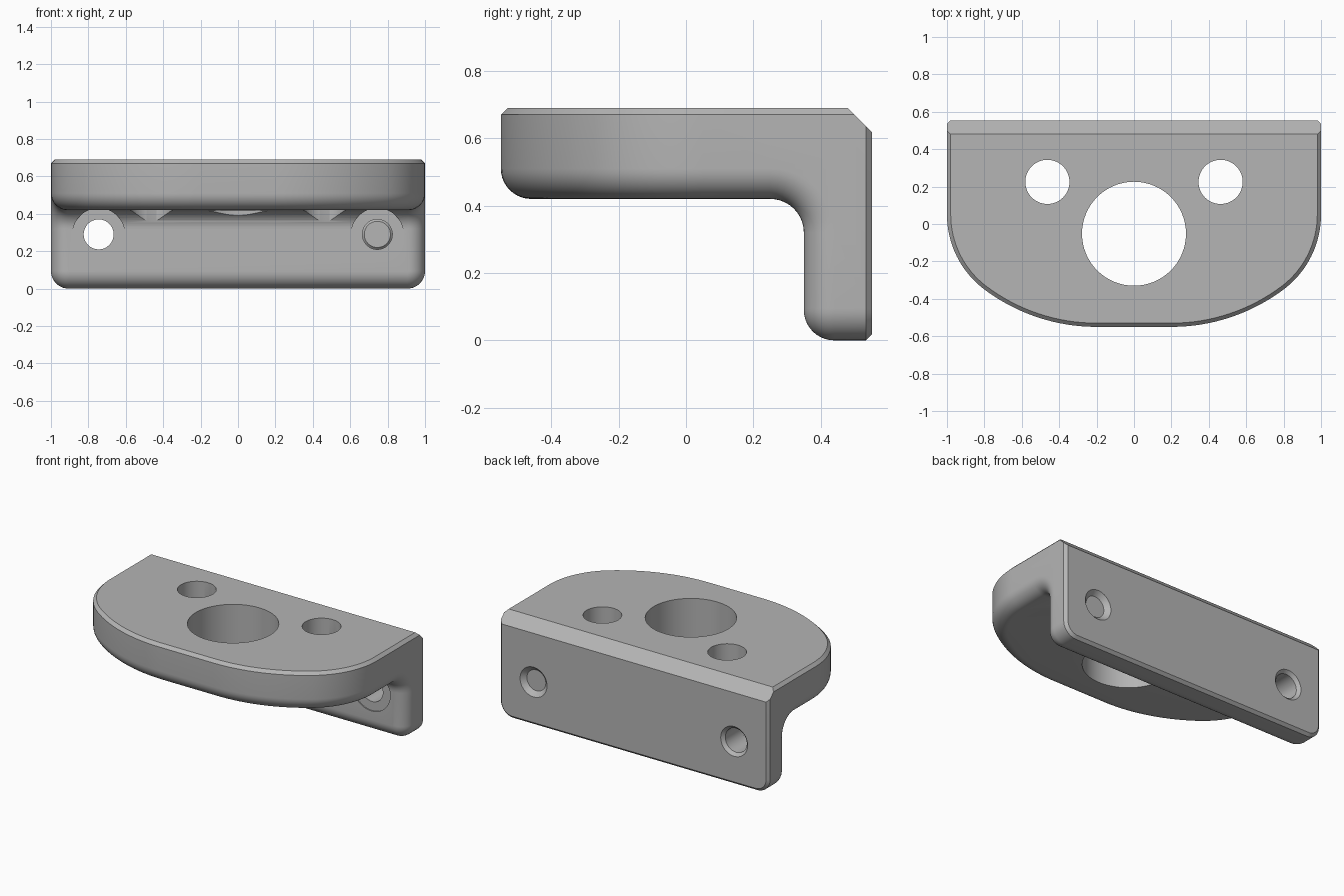
import bpy, bmesh, math
from mathutils import Matrix

if "Cube" in bpy.data.objects:
    bpy.data.objects.remove(bpy.data.objects["Cube"])

R = 0.09                                     # rounding of front and inner edges
STEPS = 10
ROUND = [math.pi / 2 * i / STEPS for i in range(STEPS + 1)]

grey = bpy.data.materials.new("grey plastic")
grey.diffuse_color = (0.46, 0.46, 0.46, 1)
grey.use_nodes = True
grey.node_tree.nodes["Principled BSDF"].inputs["Base Color"].default_value = grey.diffuse_color


def finish(name, bm):
    bmesh.ops.recalc_face_normals(bm, faces=bm.faces)
    me = bpy.data.meshes.new(name)
    bm.to_mesh(me)
    bm.free()
    me.materials.append(grey)
    ob = bpy.data.objects.new(name, me)
    bpy.context.collection.objects.link(ob)
    return ob


def loft(name, rings):
    """Closed solid through rings with equal point counts."""
    bm = bmesh.new()
    vs = [[bm.verts.new(p) for p in ring] for ring in rings]
    n = len(vs[0])
    for a, b in zip(vs, vs[1:]):
        for i in range(n):
            j = (i + 1) % n
            bm.faces.new((a[i], a[j], b[j], b[i]))
    bm.faces.new(vs[0])
    bm.faces.new(vs[-1])
    return finish(name, bm)


def cylinder(name, x, y, z, r1, r2, depth, along_y=False):
    bm = bmesh.new()
    m = Matrix.Translation((x, y, z))
    if along_y:
        m = m @ Matrix.Rotation(-math.pi / 2, 4, 'X')   # r2 end faces +y
    bmesh.ops.create_cone(bm, cap_ends=True, segments=64, radius1=r1,
                          radius2=r2, depth=depth, matrix=m)
    return finish(name, bm)


def combine(target, other, op):
    mod = target.modifiers.new(other.name, 'BOOLEAN')
    mod.operation, mod.solver, mod.object = op, 'EXACT', other
    bpy.context.view_layer.objects.active = target
    bpy.ops.object.modifier_apply(modifier=mod.name)
    bpy.data.objects.remove(other)


def mirror_x(half):
    return half + [(-x, y) for x, y in reversed(half)]


# Shelf outline: flat nose, wide arc, tighter arc, straight side
def shelf_outline(d):
    half = [(1 - d, 0.45)]
    turn = math.atan2(0.8, 0.6)              # where the two arcs meet
    for i in range(17):
        a = -turn * i / 16
        half.append((0.5 + (0.5 - d) * math.cos(a), 0.05 + (0.5 - d) * math.sin(a)))
    for i in range(1, 17):
        a = -turn - (math.pi / 2 - turn) * i / 16
        half.append((0.2 + (1 - d) * math.cos(a), 0.45 + (1 - d) * math.sin(a)))
    return mirror_x(half)


levels = [(R * (1 - math.sin(t)), 0.42 + R * (1 - math.cos(t))) for t in ROUND]
levels += [(0, 0.67), (0.02, 0.69)]
bracket = loft("bracket", [[(x, y, z) for x, y in shelf_outline(d)] for d, z in levels])


# Wall outline: rounded lower corners, small chamfer on top
def wall_outline(d):
    c = 0.095
    half = [(0.98 - d, 0.69), (1 - d, 0.67)]
    half += [(1 - c + (c - d) * math.cos(t), c - (c - d) * math.sin(t)) for t in ROUND]
    return mirror_x(half)


depths = [(R * (1 - math.sin(t)), 0.35 + R * (1 - math.cos(t))) for t in ROUND]
depths += [(0, 0.535), (0.018, 0.553)]
wall = loft("wall", [[(x, y, z) for x, z in wall_outline(d)] for d, y in depths])

# Inner corner fillet, following the rounded side edges
slices = [(1 - R * (1 - math.sin(t)), R * (1 - math.cos(t))) for t in ROUND]
slices = [(-x, e) for x, e in reversed(slices)] + slices


def corner(x, e):
    arc = [(x, 0.25 + (0.1 + e) * math.sin(t), 0.32 + (0.1 + e) * math.cos(t)) for t in ROUND]
    return arc + [(x, 0.50, 0.32), (x, 0.50, 0.60), (x, 0.25, 0.60)]


fillet = loft("inner_fillet", [corner(x, e) for x, e in slices])
combine(bracket, wall, 'UNION')
combine(bracket, fillet, 'UNION')

# Sloped top back edge
wedge = loft("back_chamfer", [[(x, 0.48, 0.69), (x, 0.58, 0.79), (x, 0.78, 0.69),
                               (x, 0.58, 0.59)] for x in (-1.2, 1.2)])
combine(bracket, wedge, 'DIFFERENCE')

# Large bore and the clearance below it
combine(bracket, cylinder("bore", 0, -0.052, 0.55, 0.278, 0.278, 0.6), 'DIFFERENCE')
combine(bracket, cylinder("clearance", 0, 0.025, 0.319, 0.295, 0.295, 0.2), 'DIFFERENCE')

for s in (-1, 1):
    # Small shelf holes
    combine(bracket, cylinder("shelf_hole", s * 0.463, 0.225, 0.55, 0.118, 0.118, 0.6),
            'DIFFERENCE')
    # Wall screw hole, front recess and back chamfer
    x, z = s * 0.745, 0.29
    combine(bracket, cylinder("screw_hole", x, 0.45, z, 0.08, 0.08, 0.4, True), 'DIFFERENCE')
    combine(bracket, cylinder("recess", x, 0.288, z, 0.14, 0.14, 0.14, True), 'DIFFERENCE')
    combine(bracket, cylinder("hole_chamfer", x, 0.543, z, 0.07, 0.11, 0.04, True), 'DIFFERENCE')

bpy.ops.object.select_all(action='DESELECT')
bracket.select_set(True)
bpy.context.view_layer.objects.active = bracket
bpy.ops.object.shade_smooth_by_angle(angle=math.radians(25))
